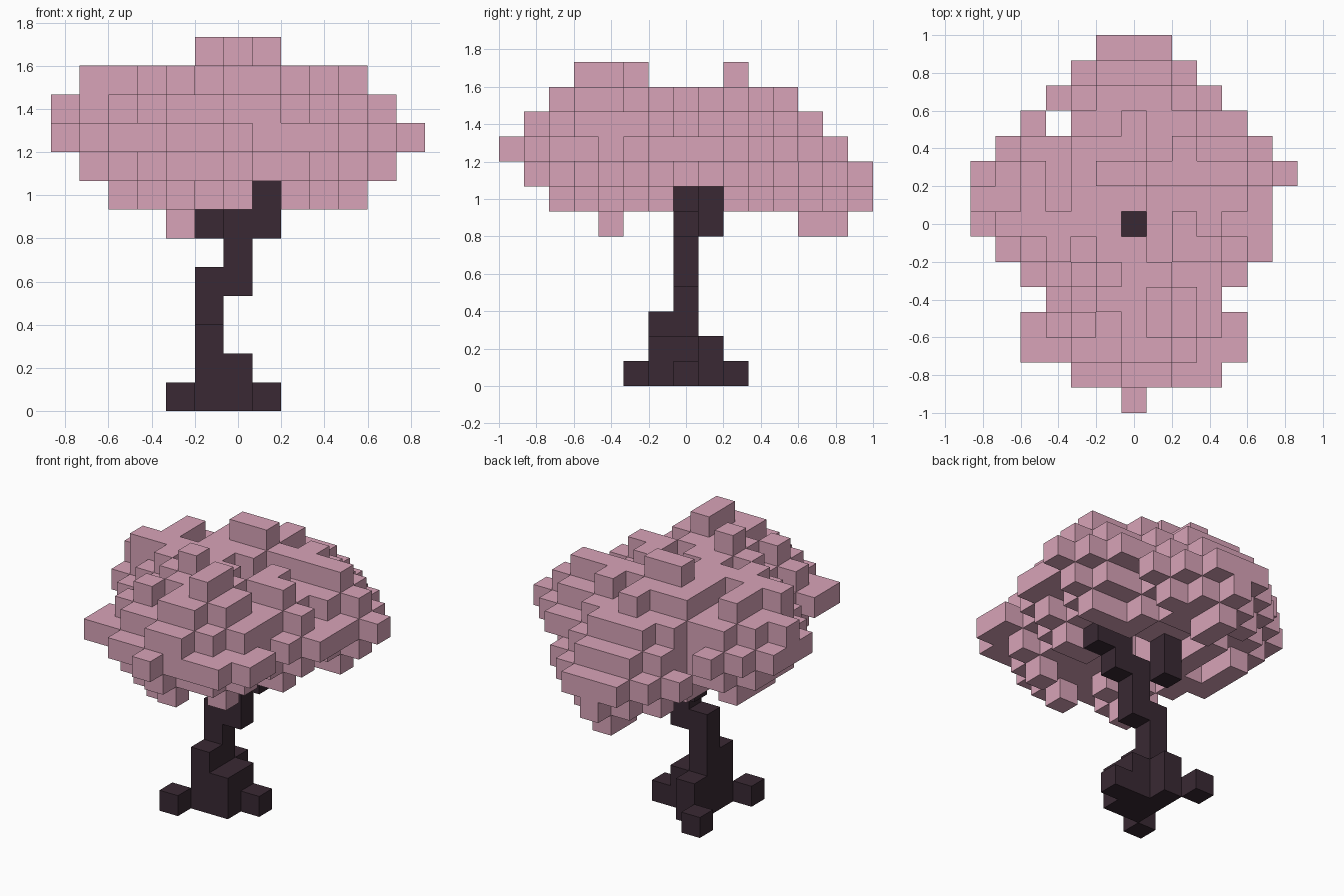
import bpy
import bmesh
import random
from mathutils import Vector

random.seed(4)
cube = bpy.data.objects.get("Cube")
if cube:
    bpy.data.objects.remove(cube)

UNIT = 2 / 15
DIRS = [Vector(v) for v in ((1, 0, 0), (-1, 0, 0), (0, 1, 0), (0, -1, 0), (0, 0, 1), (0, 0, -1))]


def make_material(name, rgb):
    mat = bpy.data.materials.new(name)
    mat.use_nodes = True
    mat.diffuse_color = (*rgb, 1)
    mat.node_tree.nodes["Principled BSDF"].inputs["Base Color"].default_value = (*rgb, 1)
    return mat


def block_object(name, cells, mat):
    """Build the outer skin of a set of unit cells (x, y, layer)."""
    bm = bmesh.new()
    cache = {}

    def vert(p):
        key = tuple(round(2 * c) for c in p)
        if key not in cache:
            cache[key] = bm.verts.new(p * UNIT)
        return cache[key]

    for cell in sorted(cells):
        centre = Vector(cell) + Vector((0, 0, 0.5))
        for n in DIRS:
            if tuple(int(a + b) for a, b in zip(cell, n)) in cells:
                continue
            u = Vector((n.y, n.z, n.x))
            v = n.cross(u)
            corners = [centre + (n + a * u + b * v) / 2
                       for a, b in ((-1, -1), (1, -1), (1, 1), (-1, 1))]
            bm.faces.new([vert(p) for p in corners])
    mesh = bpy.data.meshes.new(name)
    bm.to_mesh(mesh)
    bm.free()
    mesh.materials.append(mat)
    obj = bpy.data.objects.new(name, mesh)
    bpy.context.collection.objects.link(obj)


def column(x, y, low, high):
    return {(x, y, k) for k in range(low, high + 1)}


def cluster(x, y, k, r=2):
    """Diamond-shaped clump of leaf blocks."""
    reach = range(-r, r + 1)
    return {(x + a, y + b, k + c) for a in reach for b in reach for c in reach
            if abs(a) + abs(b) + abs(c) <= r}


# Trunk: stepped base, leaning stem and two branches
trunk = set()
for x, y, low, high in [(-1, -1, 0, 2), (0, -1, 0, 1), (-1, 0, 0, 4), (0, 0, 0, 1),
                        (-1, 1, 0, 1), (0, 0, 4, 6), (1, 0, 6, 7), (2, 0, 7, 7),
                        (-1, 1, 6, 7)]:
    trunk |= column(x, y, low, high)

# Roots
roots = {(-2, -2, 0), (1, 0, 0), (-2, 2, 0)}

# Canopy footprint: x span of each row from front to back
spans = [(0, 0), (-2, 3), (-4, 4), (-4, 4), (-3, 3), (-4, 4), (-5, 5), (-6, 5),
         (-6, 5), (-6, 6), (-5, 5), (-4, 4), (-3, 3), (-2, 2), (-1, 1)]
footprint = {(x, row - 7) for row, (a, b) in enumerate(spans) for x in range(a, b + 1)}

# Depth of each column inside the footprint
depth = {}
remaining, ring = set(footprint), 0
while remaining:
    edge = {(x, y) for x, y in remaining
            if not {(x + 1, y), (x - 1, y), (x, y + 1), (x, y - 1)} <= remaining}
    depth.update({c: ring for c in edge})
    remaining -= edge
    ring += 1

# Canopy: thin core with overlapping leaf clusters, lower at the back
leaves = set()
for (x, y), d in sorted(depth.items()):
    spread = 1 if d > 1 else 0
    leaves |= column(x, y, 9 - spread, 9 + spread - (y > 4))
    if d > 1 and abs(x) + abs(y - 1) > 1 and random.random() < 0.4:
        leaves |= cluster(x, y, 8 if y > 4 else 9)

# Clusters that set the rim, the raised tops and the low back
for spot in [(1, -3, 10), (1, -4, 10), (-1, -2, 10), (0, 2, 10), (-1, 2, 10), (0, -5, 9),
             (4, 2, 9), (-4, 0, 9), (-4, 2, 9), (3, -1, 9), (-1, 5, 8), (0, 5, 8),
             (1, 5, 8), (2, -4, 9), (-2, -4, 9), (-2, -3, 8)]:
    leaves |= cluster(*spot)

# Open space round the branches, below the rim and in the two gaps
hanging = {(0, 5, 6), (0, 6, 6), (-2, -3, 6)}
leaves = {(x, y, k) for x, y, k in leaves
          if (x, y) in footprint and (x, y) not in ((0, 0), (-3, 4)) and k > 6
          and not (k == 7 and x > 0 and (y in (0, 1) or (x == 1 and y < 0)))}
leaves |= hanging | {(0, 7, 7), (-6, 1, 10), (-5, 0, 11), (-5, 0, 10)}

bark = make_material("dark bark", (0.041, 0.022, 0.033))
pink = make_material("dusty pink leaves", (0.69, 0.37, 0.48))
block_object("trunk", trunk, bark)
block_object("roots", roots, bark)
block_object("canopy", leaves - trunk, pink)
